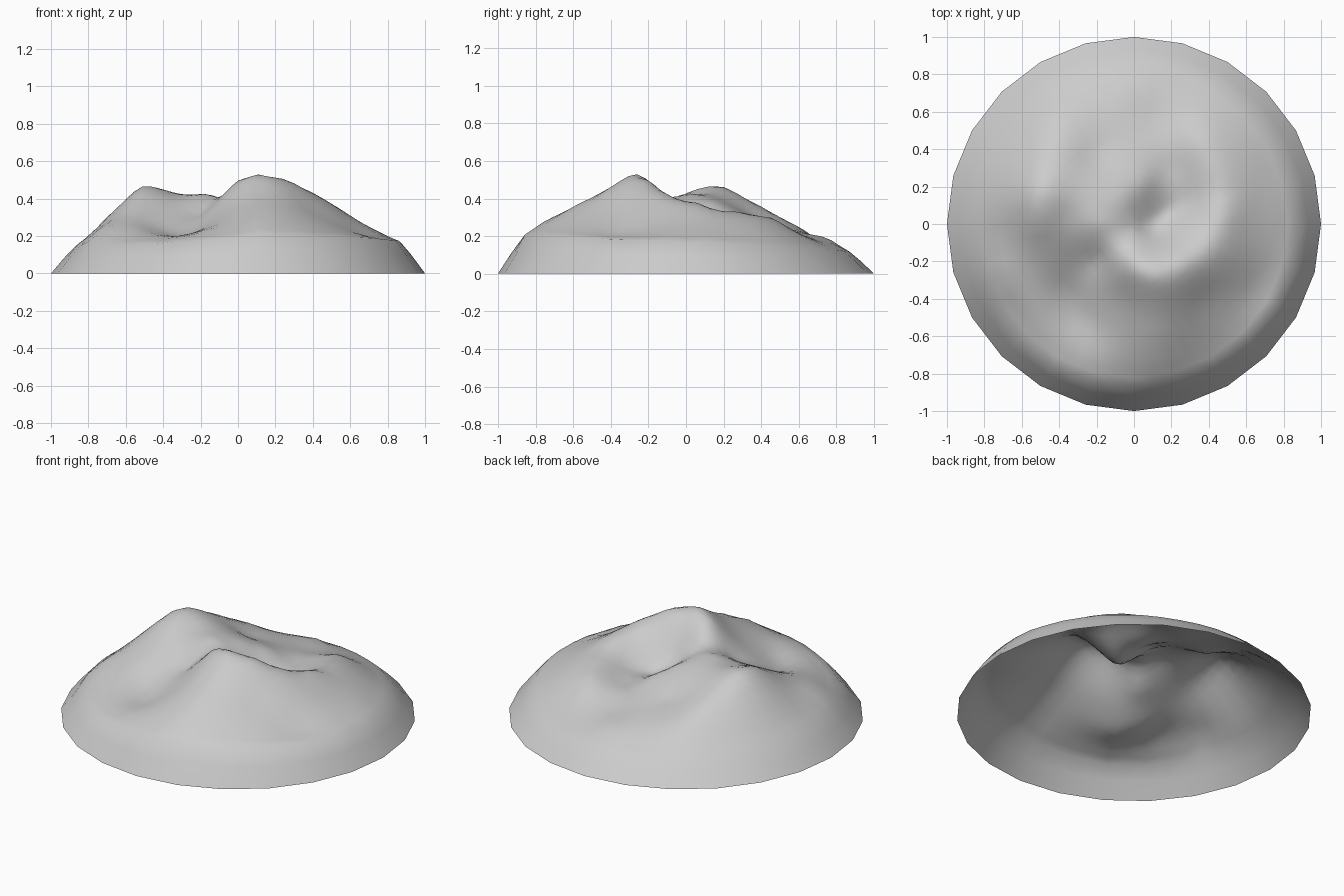
import bpy, bmesh, math

if "Cube" in bpy.data.objects:
    bpy.data.objects.remove(bpy.data.objects["Cube"])

# Spot heights (x, y, z) that describe each landform
main_peak = [(.11, -.27, .53), (.0, -.22, .495), (.26, -.21, .5), (.4, -.13, .43),
             (.12, -.42, .45), (.12, -.6, .36), (.12, -.76, .275), (.4, -.4, .34)]
east_ridge = [(.47, .05, .38), (.56, -.03, .335), (.66, .04, .27), (.77, .1, .215),
              (.66, -.35, .21), (.44, .28, .33), (.36, .45, .3), (.62, .42, .22)]
west_peak = [(-.51, .17, .468), (-.51, .02, .435), (-.48, .28, .42), (-.45, .42, .345),
             (-.4, .6, .25), (-.7, .1, .3), (-.45, -.18, .33), (-.6, -.15, .31), (-.74, -.26, .24)]
saddle = [(-.36, .05, .42), (-.18, .0, .425), (-.1, -.1, .41), (-.05, .13, .38), (.05, .23, .325)]
hollows = [(.18, .06, .235), (.1, -.03, .29), (.3, .12, .27), (.2, .3, .25), (-.2, .38, .29),
           (.12, .55, .215), (.0, .75, .19)]
south_valley = [(-.55, -.42, .24), (-.36, -.38, .22), (-.28, -.52, .2), (-.2, -.2, .32),
                (-.08, -.4, .35), (-.12, -.6, .27), (-.22, -.74, .215), (-.46, -.58, .205)]

SIDES, SHOULDER = 24, .87


def shoulder(a):
    """Height of the bank above the rim: taller in front, gentler behind and at the valley mouth."""
    mouth = .03 * max(0, math.cos(a + math.radians(128))) ** 6
    return .157 - .04 * math.sin(a) + .01 * math.cos(a) - mouth


spots = main_peak + east_ridge + west_peak + saddle + hollows + south_valley
for k in range(SIDES):
    a = k * math.tau / SIDES
    spots.append((SHOULDER * math.cos(a), SHOULDER * math.sin(a), shoulder(a)))


def kernel(ax, ay, bx, by):
    return math.sqrt((ax - bx) ** 2 + (ay - by) ** 2 + .0006)


def solve(rows):
    """Gaussian elimination with pivoting on an augmented matrix."""
    n = len(rows)
    for i in range(n):
        p = max(range(i, n), key=lambda r: abs(rows[r][i]))
        rows[i], rows[p] = rows[p], rows[i]
        for r in range(i + 1, n):
            f = rows[r][i] / rows[i][i]
            for c in range(i, n + 1):
                rows[r][c] -= f * rows[i][c]
    out = [0.0] * n
    for i in reversed(range(n)):
        out[i] = (rows[i][n] - sum(rows[i][c] * out[c] for c in range(i + 1, n))) / rows[i][i]
    return out


weights = solve([[kernel(a[0], a[1], b[0], b[1]) for b in spots] + [a[2]] for a in spots])


def height(x, y):
    return sum(w * kernel(x, y, s[0], s[1]) for w, s in zip(weights, spots))


# Hill surface: open-bottomed shell of rings with a 24-sided rim
bm = bmesh.new()
segs = SIDES * 2
radii = [.04 + i * (SHOULDER - .04) / 17 for i in range(18)] + [.93, 1.0]
skirt = {.93: .57, 1.0: 0.0}  # share of the shoulder height
rings = []
for r in radii:
    ring = []
    for k in range(segs):
        rr = r * (math.cos(math.pi / SIDES) if k % 2 else 1)
        a = k * math.tau / segs
        x, y = rr * math.cos(a), rr * math.sin(a)
        ring.append(bm.verts.new((x, y, skirt[r] * shoulder(a) if r in skirt else height(x, y))))
    rings.append(ring)
centre = bm.verts.new((0, 0, height(0, 0)))
for k in range(segs):
    n = (k + 1) % segs
    bm.faces.new((centre, rings[0][k], rings[0][n]))
    for a, b in zip(rings, rings[1:]):
        bm.faces.new((a[k], b[k], b[n], a[n]))
for f in bm.faces:
    f.smooth = True
mesh = bpy.data.meshes.new("hill")
bm.to_mesh(mesh)
bm.free()
hill = bpy.data.objects.new("hill", mesh)
bpy.context.collection.objects.link(hill)
